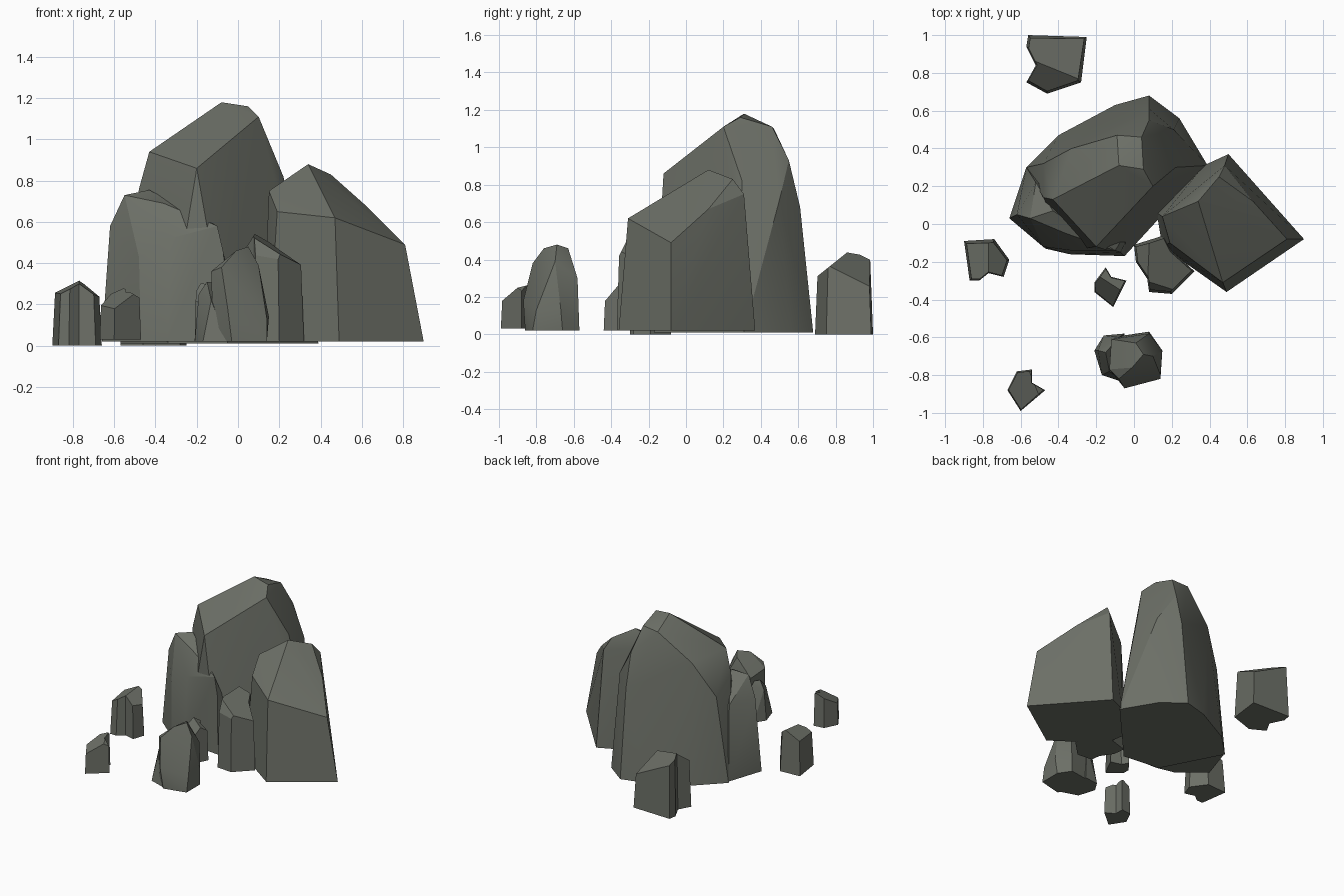
import bpy
import bmesh
import math
from mathutils import Vector

default_cube = bpy.data.objects.get("Cube")
if default_cube:
    bpy.data.objects.remove(default_cube, do_unlink=True)

# One stone colour for everything
stone = bpy.data.materials.new("dark_grey_stone")
stone_colour = (0.15, 0.16, 0.135, 1)
stone.diffuse_color = stone_colour
stone.use_nodes = True
shader = stone.node_tree.nodes["Principled BSDF"]
shader.inputs["Base Color"].default_value = stone_colour
shader.inputs["Roughness"].default_value = 0.9


def finish(name, mesh_builder):
    """Turn a bmesh into a shaded stone object."""
    bmesh.ops.recalc_face_normals(mesh_builder, faces=mesh_builder.faces)
    mesh = bpy.data.meshes.new(name)
    mesh_builder.to_mesh(mesh)
    mesh_builder.free()
    mesh.materials.append(stone)
    rock = bpy.data.objects.new(name, mesh)
    bpy.context.collection.objects.link(rock)
    bpy.ops.object.select_all(action="DESELECT")
    rock.select_set(True)
    bpy.context.view_layer.objects.active = rock
    bpy.ops.object.shade_smooth_by_angle(angle=math.radians(22))


def boulder(name, floor, footprint, crown):
    """Faceted boulder: the hull of a flat footprint and its upper corners."""
    builder = bmesh.new()
    for x, y in footprint:
        builder.verts.new((x, y, floor))
    for corner in crown:
        builder.verts.new(corner)
    hull = bmesh.ops.convex_hull(builder, input=builder.verts)
    loose = set(hull["geom_interior"]) | set(hull["geom_unused"])
    loose_verts = [v for v in loose if isinstance(v, bmesh.types.BMVert)]
    bmesh.ops.delete(builder, geom=loose_verts, context="VERTS")
    bmesh.ops.dissolve_limit(builder, angle_limit=math.radians(4),
                             verts=builder.verts, edges=builder.edges)
    finish(name, builder)


def cut_stone(name, floor, outline, slopes, taper=0.9):
    """Tapered column with a notched outline, sliced by sloping planes.
    Each slope is (height at the middle, rise along x, rise along y)."""
    builder = bmesh.new()
    middle = sum((Vector(p) for p in outline), Vector((0, 0))) / len(outline)
    base = builder.faces.new([builder.verts.new((x, y, floor)) for x, y in outline])
    raised = bmesh.ops.extrude_face_region(builder, geom=[base], use_keep_orig=True)
    for v in raised["geom"]:
        if isinstance(v, bmesh.types.BMVert):
            flat = middle + (v.co.xy - middle) * taper
            v.co = (flat.x, flat.y, 0.7)
    for height, rise_x, rise_y in slopes:
        geometry = builder.verts[:] + builder.edges[:] + builder.faces[:]
        cut = bmesh.ops.bisect_plane(
            builder, geom=geometry, dist=0.0001, clear_outer=True,
            plane_co=(middle.x, middle.y, height), plane_no=(-rise_x, -rise_y, 1))
        rim = [e for e in cut["geom_cut"] if isinstance(e, bmesh.types.BMEdge)]
        bmesh.ops.holes_fill(builder, edges=[e for e in rim if e.is_boundary], sides=0)
    finish(name, builder)


# Large boulders
boulder("tall_boulder", 0.01,
        [(.08, .68), (.24, .56), (.39, .31), (-.05, -.17), (-.34, -.14),
         (-.57, .3), (-.4, .47), (-.1, .63)],
        [(-.08, .31, 1.18), (.05, .29, 1.16), (.04, .46, 1.11), (-.09, .47, 1.1),
         (.1, .2, 1.11), (-.43, .13, .94), (-.2, -.12, .86), (-.48, .14, .76),
         (-.33, .4, .9), (.08, .55, .93), (.08, .61, .68), (.21, .5, .72),
         (.22, .3, .82), (-.48, .32, .65)])

boulder("left_front_boulder", 0.02,
        [(-.66, .03), (-.47, -.13), (-.34, -.16), (-.05, -.17), (.02, .05), (-.57, .3)],
        [(-.62, .05, .58), (-.55, .03, .73), (-.43, .07, .755), (-.36, -.05, .69),
         (-.1, -.14, .58), (-.07, -.15, .45), (-.48, -.12, .43), (-.33, -.14, .52),
         (-.52, .22, .56)])

boulder("right_boulder", 0.02,
        [(.9, -.08), (.5, .37), (.37, .31), (.12, .06), (.15, -.12), (.49, -.36)],
        [(.34, .12, .88), (.45, .25, .83), (.48, .31, .75), (.63, .12, .67),
         (.81, -.08, .49), (.47, -.31, .62), (.19, -.1, .65), (.15, .04, .75)])

# Rounded stone in front, with a low lobe on its side
boulder("front_round_stone", 0.02,
        [(.14, -.66), (.14, -.82), (-.03, -.86), (-.12, -.78), (-.12, -.6), (.08, -.57)],
        [(.15, -.67, .14), (.14, -.8, .13), (-.05, -.87, .18), (-.13, -.77, .36),
         (-.08, -.82, .38), (-.01, -.76, .46), (.05, -.69, .48), (.01, -.63, .46),
         (.1, -.7, .39), (-.12, -.61, .34), (.08, -.58, .3)])
boulder("front_stone_lobe", 0.02,
        [(-.21, -.67), (-.17, -.8), (-.05, -.84), (-.05, -.58), (-.16, -.59)],
        [(-.19, -.67, .25), (-.15, -.68, .31), (-.13, -.78, .22), (-.08, -.6, .3)])

# Notched stones around the boulders
cut_stone("centre_stone", 0.02,
          [(0, -.11), (.16, -.06), (.2, -.14), (.32, -.25), (.2, -.37),
           (.08, -.36), (.07, -.29), (.01, -.2)],
          [(.5, -.6, .1), (.62, 1.6, 0), (.69, 0, 2)], taper=0.86)
cut_stone("small_middle_stone", 0.02,
          [(-.21, -.31), (-.15, -.23), (-.12, -.28), (-.04, -.3), (-.11, -.44), (-.21, -.36)],
          [(.28, .4, 1), (.3, -.5, -.4)], taper=0.75)
cut_stone("left_stone", 0,
          [(-.9, -.09), (-.74, -.08), (-.66, -.19), (-.69, -.28), (-.77, -.26),
           (-.82, -.3), (-.87, -.3)],
          [(.3, .5, .1), (.31, -.7, .1)], taper=0.7)
cut_stone("left_front_stone", 0.03,
          [(-.67, -.88), (-.6, -.99), (-.47, -.88), (-.54, -.84), (-.54, -.77), (-.62, -.78)],
          [(.24, .4, .4), (.29, -.6, 0)], taper=0.75)
cut_stone("back_stone", 0,
          [(-.56, 1), (-.25, .99), (-.28, .75), (-.46, .69), (-.57, .75),
           (-.52, .84), (-.57, .94)],
          [(.43, 0, .8), (.41, -.5, -.43)], taper=0.82)
